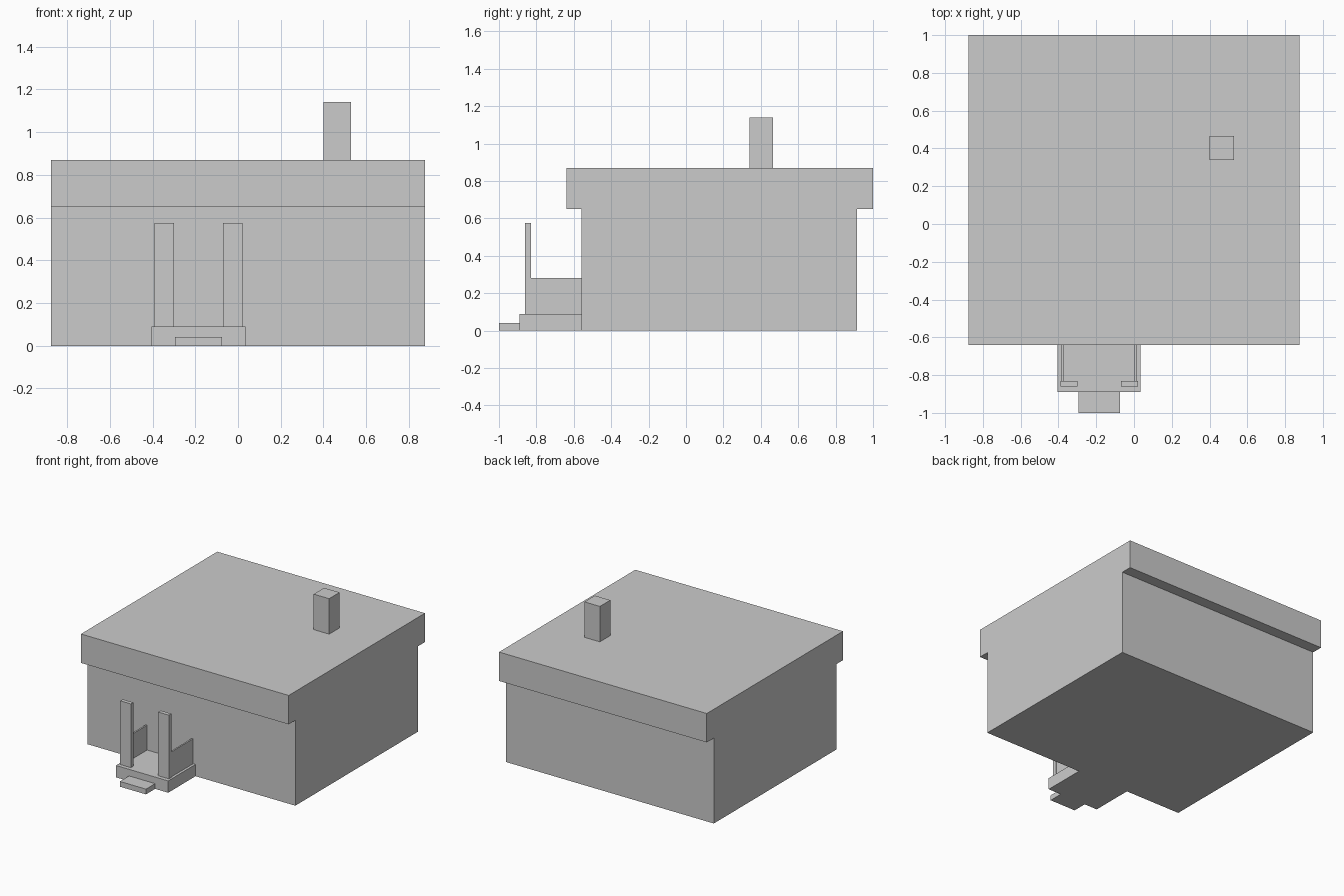
import bpy
import bmesh
from mathutils import Vector

default = bpy.data.objects.get("Cube")
if default:
    bpy.data.objects.remove(default, do_unlink=True)

# Single plain colour
grey = bpy.data.materials.new("plain_grey")
grey.use_nodes = True
colour = (0.6, 0.6, 0.6, 1)
grey.diffuse_color = colour
grey.node_tree.nodes["Principled BSDF"].inputs["Base Color"].default_value = colour


def box(name, x, y, z):
    """Box spanning the given (min, max) ranges."""
    low, high = (Vector(corner) for corner in zip(x, y, z))
    bm = bmesh.new()
    bmesh.ops.create_cube(bm, size=1)
    bmesh.ops.scale(bm, vec=high - low, verts=bm.verts)
    bmesh.ops.translate(bm, vec=(low + high) / 2, verts=bm.verts)
    mesh = bpy.data.meshes.new(name)
    bm.to_mesh(mesh)
    bm.free()
    mesh.materials.append(grey)
    obj = bpy.data.objects.new(name, mesh)
    bpy.context.collection.objects.link(obj)
    return obj


# House body, flat overhanging roof and chimney
half_width = 0.875
wall_front = -0.56
box("house_body", (-half_width, half_width), (wall_front, 0.915), (0, 0.65))
box("roof", (-half_width, half_width), (-0.64, 1), (0.65, 0.87))
box("chimney", (0.40, 0.53), (0.34, 0.465), (0.87, 1.14))

# Porch floor and step
porch_x = -0.185
floor_top = 0.09
box("porch_floor", (porch_x - 0.22, porch_x + 0.22), (-0.89, wall_front), (0, floor_top))
box("porch_step", (porch_x - 0.11, porch_x + 0.11), (-1, -0.89), (0, 0.04))

# Mirrored porch posts and side panels
for side, sign in (("right", -1), ("left", 1)):
    def span(inner, outer):
        return sorted((porch_x + sign * inner, porch_x + sign * outer))
    box(side + "_post", span(0.115, 0.205), (-0.86, -0.83), (floor_top, 0.575))
    box(side + "_side_panel", span(0.188, 0.2), (-0.83, wall_front), (floor_top, 0.28))
